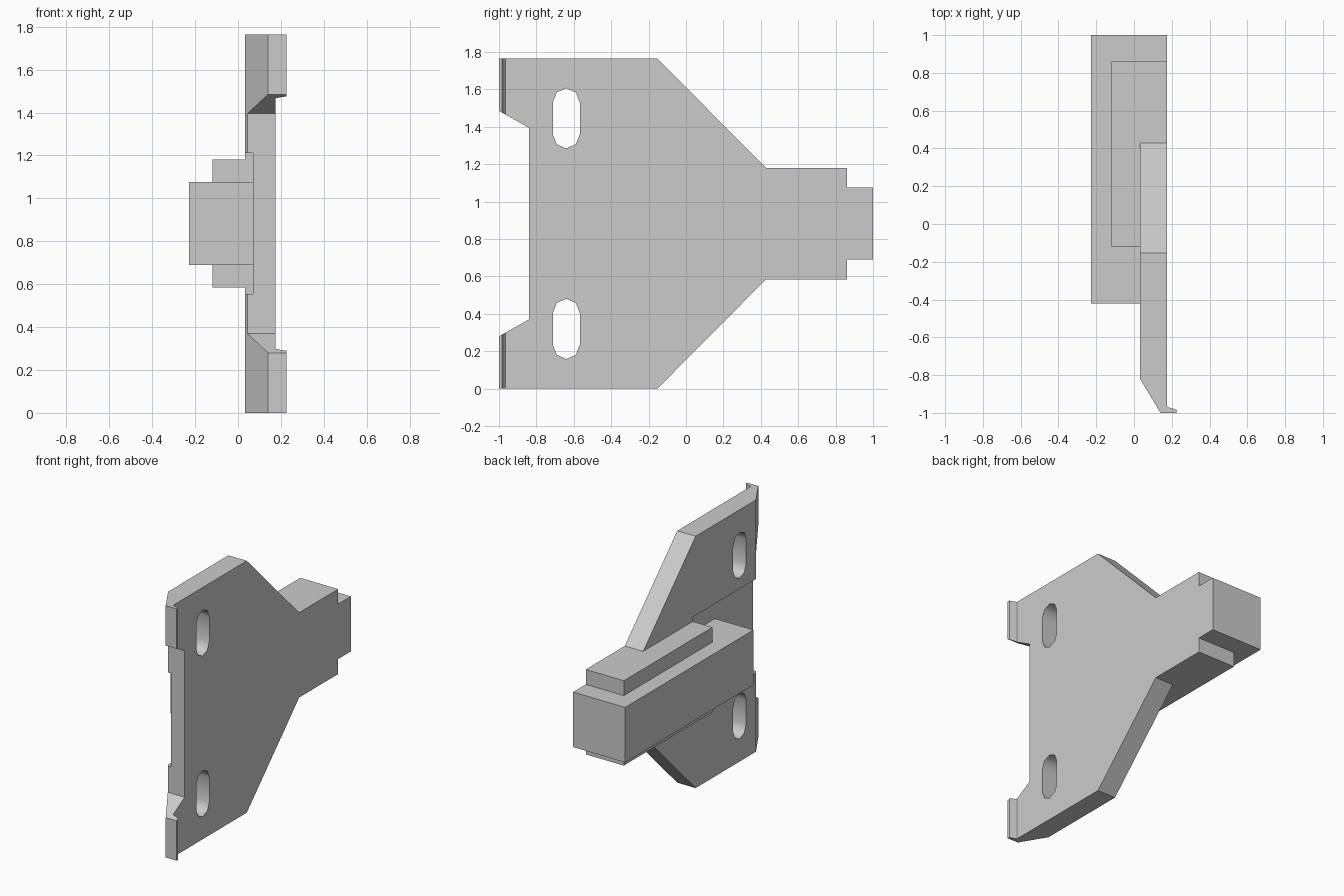
import bpy, bmesh, math
from mathutils import Vector

if "Cube" in bpy.data.objects:
    bpy.data.objects.remove(bpy.data.objects["Cube"])


def prism(name, points, direction):
    """Closed solid: a flat outline swept along a direction."""
    bm = bmesh.new()
    face = bm.faces.new([bm.verts.new(p) for p in points])
    ext = bmesh.ops.extrude_face_region(bm, geom=[face])
    moved = [g for g in ext["geom"] if isinstance(g, bmesh.types.BMVert)]
    bmesh.ops.translate(bm, verts=moved, vec=Vector(direction))
    bmesh.ops.recalc_face_normals(bm, faces=bm.faces)
    mesh = bpy.data.meshes.new(name)
    bm.to_mesh(mesh)
    bm.free()
    ob = bpy.data.objects.new(name, mesh)
    bpy.context.collection.objects.link(ob)
    return ob


def box(name, x0, x1, y0, y1, z0, z1):
    return prism(name, [(x0, y0, z0), (x1, y0, z0), (x1, y1, z0), (x0, y1, z0)],
                 (0, 0, z1 - z0))


def combine(target, other, operation):
    """Apply a boolean and remove the helper object."""
    mod = target.modifiers.new(operation, 'BOOLEAN')
    mod.object, mod.operation, mod.solver = other, operation, 'EXACT'
    bpy.context.view_layer.objects.active = target
    bpy.ops.object.modifier_apply(modifier=mod.name)
    bpy.data.objects.remove(other)


HEIGHT = 1.765
MID = HEIGHT / 2

# Plate cross-section: bevelled front edge with a small hooked lip
section = [(0.032, 0.86), (0.032, -0.82), (0.14, -1), (0.225, -1),
           (0.225, -0.983), (0.18, -0.97), (0.175, -0.965), (0.175, 0.86)]
bracket = prism("mounting_plate", [(x, y, 0) for x, y in section], (0, 0, HEIGHT))

# Side outline, mirrored about the middle height
half = [(-0.84, 0.37), (-1.05, 0.252), (-1.05, -0.1), (-0.252, -0.1),
        (0.428, 0.585), (1.0, 0.585)]
outline = half + [(y, HEIGHT - z) for y, z in reversed(half)]
combine(bracket, prism("outline_cutter", [(-0.5, y, z) for y, z in outline], (1, 0, 0)),
        'INTERSECT')

# Shallow recess behind the front end of the bar
combine(bracket, box("recess_cutter", -0.1, 0.07, -1.1, -0.12, MID - 0.328, MID + 0.328),
        'DIFFERENCE')

# Stepped arm: wide block and longer bar
combine(bracket, box("arm_block", -0.12, 0.175, -0.12, 0.86, MID - 0.2975, MID + 0.2975),
        'UNION')
combine(bracket, box("arm_bar", -0.228, 0.175, -0.42, 1.0, MID - 0.193, MID + 0.193),
        'UNION')

# Two rounded screw slots
for side in (-1, 1):
    pts = []
    for end in (1, -1):
        for i in range(5):
            a = math.radians(45 * i)
            pts.append((-0.3, -0.64 + end * 0.072 * math.cos(a),
                        MID + side * 0.563 + end * (0.085 + 0.076 * math.sin(a))))
    slot = prism("slot_cutter", pts, (0.8, 0, 0))
    for poly in slot.data.polygons:
        poly.use_smooth = abs(poly.normal.x) < 0.5
    combine(bracket, slot, 'DIFFERENCE')
